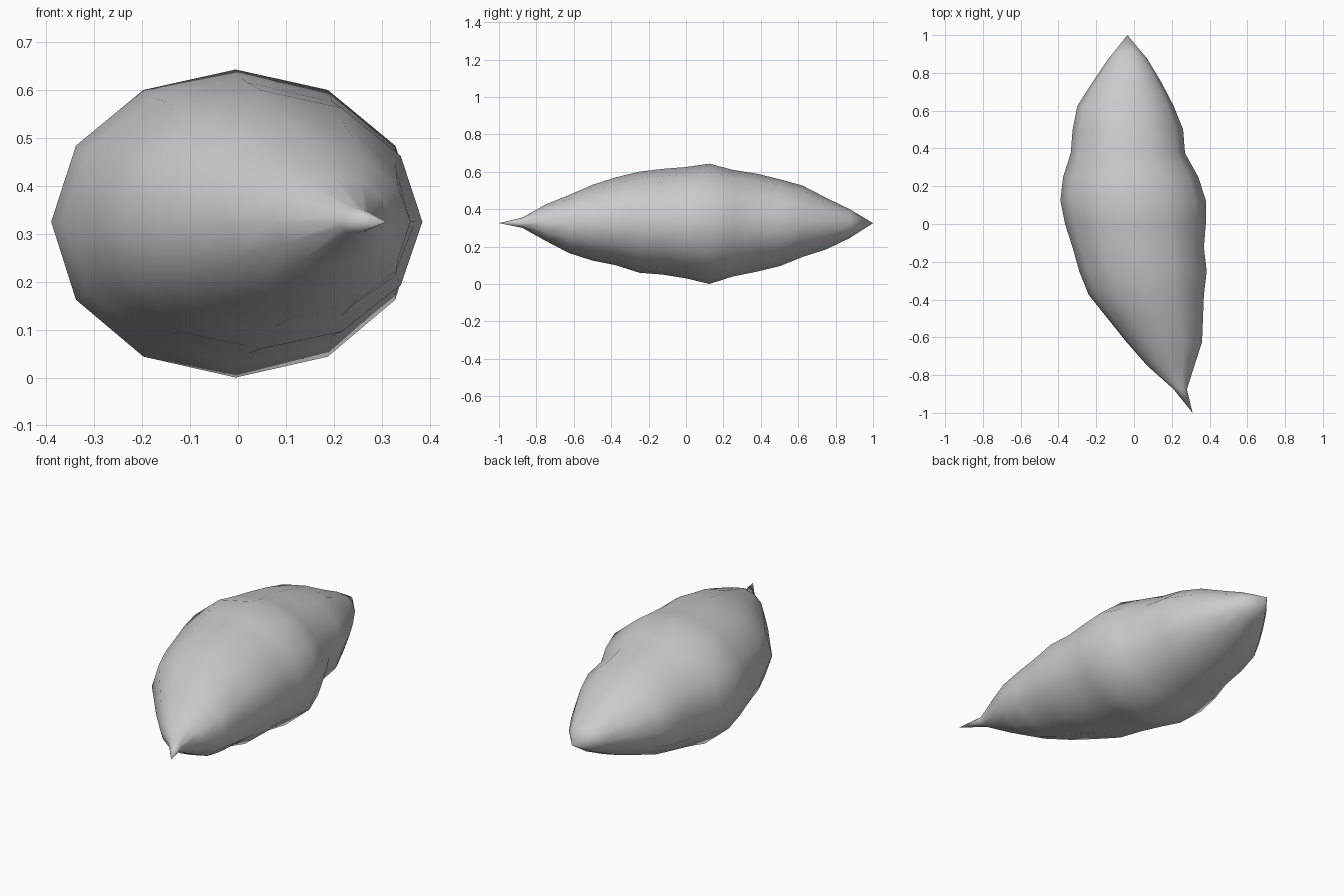
import bpy, bmesh, math

if "Cube" in bpy.data.objects:
    bpy.data.objects.remove(bpy.data.objects["Cube"])

SIDES = 12
MID_Z = 0.325
# y, left x, right x, bottom z, top z of each ring along the pod
rings = [
    (-0.875, 0.21, 0.28, 0.30, 0.355),
    (-0.75, 0.07, 0.32, 0.23, 0.425),
    (-0.625, -0.04, 0.36, 0.165, 0.475),
    (-0.5, -0.14, 0.365, 0.125, 0.53),
    (-0.375, -0.24, 0.37, 0.10, 0.57),
    (-0.25, -0.29, 0.385, 0.06, 0.60),
    (-0.125, -0.325, 0.37, 0.05, 0.615),
    (0.0, -0.365, 0.38, 0.03, 0.625),
    (0.125, -0.39, 0.38, 0.0, 0.643),
    (0.25, -0.375, 0.34, 0.04, 0.61),
    (0.375, -0.335, 0.27, 0.065, 0.59),
    (0.5, -0.325, 0.26, 0.095, 0.56),
    (0.625, -0.30, 0.21, 0.145, 0.525),
    (0.75, -0.22, 0.145, 0.185, 0.46),
    (0.875, -0.135, 0.07, 0.245, 0.40),
]

# Pod body: twelve-sided rings skinned together
bm = bmesh.new()
loops = []
for y, left, right, low, high in rings:
    loop = []
    for i in range(SIDES):
        a = math.tau * i / SIDES
        s = math.sin(a)
        x = (left + right) / 2 + (right - left) / 2 * math.cos(a)
        z = MID_Z + s * ((high - MID_Z) if s > 0 else (MID_Z - low))
        loop.append(bm.verts.new((x, y, z)))
    loops.append(loop)

for a, b in zip(loops, loops[1:]):
    for i in range(SIDES):
        j = (i + 1) % SIDES
        bm.faces.new((a[i], a[j], b[j], b[i]))

# Pointed ends
for loop, tip in ((loops[0], (0.31, -1, MID_Z)), (loops[-1], (-0.035, 1, MID_Z))):
    point = bm.verts.new(tip)
    for i in range(SIDES):
        bm.faces.new((loop[i], loop[(i + 1) % SIDES], point))

bmesh.ops.recalc_face_normals(bm, faces=bm.faces)
for face in bm.faces:
    face.smooth = True

mesh = bpy.data.meshes.new("pod_body")
bm.to_mesh(mesh)
bm.free()
pod = bpy.data.objects.new("pod_body", mesh)
bpy.context.collection.objects.link(pod)
